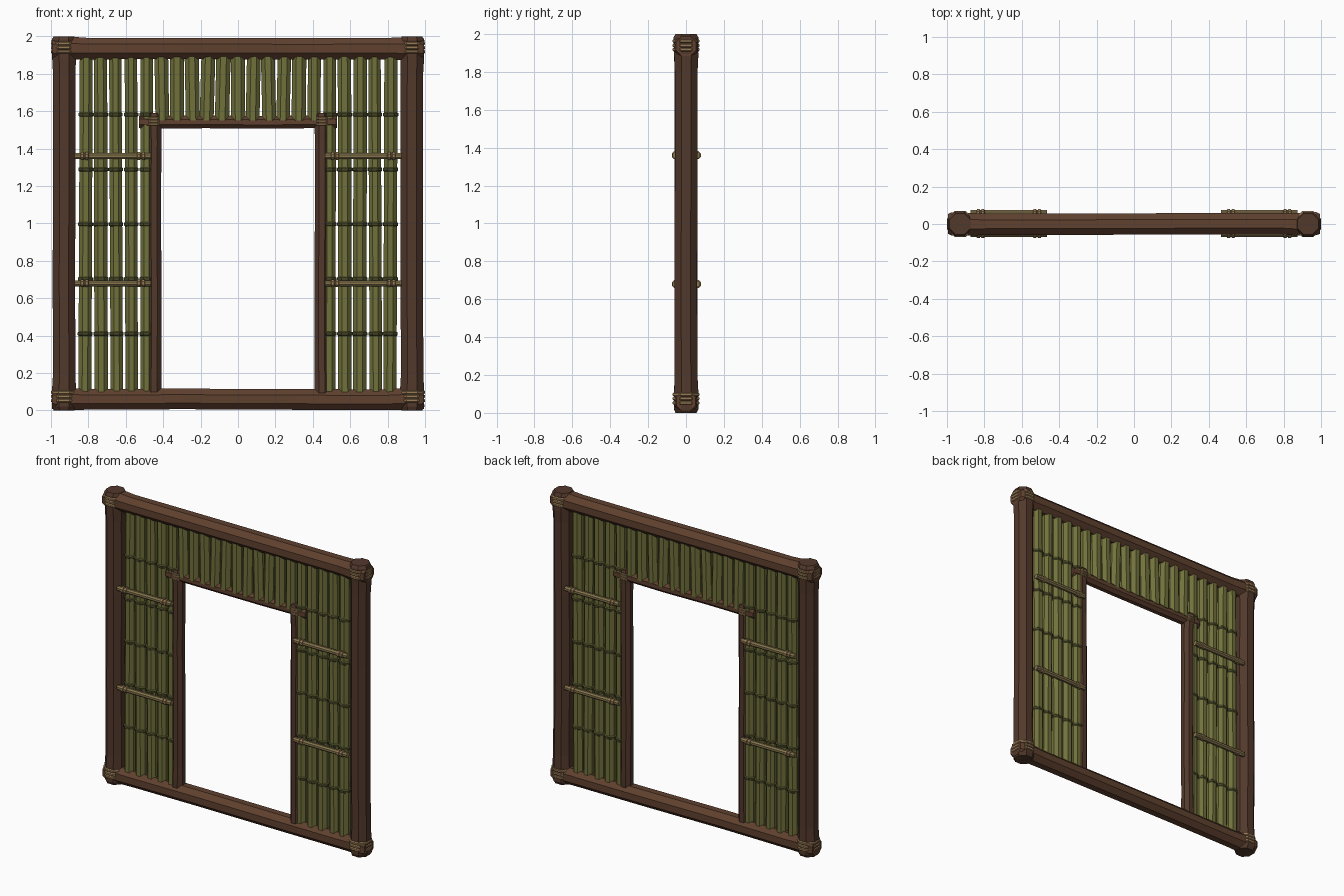
import bpy, bmesh, math, random
from mathutils import Vector

random.seed(4)
cube = bpy.data.objects.get("Cube")
if cube:
    bpy.data.objects.remove(cube, do_unlink=True)


def material(name, colour):
    m = bpy.data.materials.new(name)
    m.use_nodes = True
    m.diffuse_color = (*colour, 1)
    bsdf = m.node_tree.nodes["Principled BSDF"]
    bsdf.inputs["Base Color"].default_value = (*colour, 1)
    bsdf.inputs["Roughness"].default_value = 0.85
    return m


WOOD = material("dark_wood", (0.115, 0.052, 0.028))
POST = material("post_wood", (0.085, 0.04, 0.024))
CANE = material("green_cane", (0.165, 0.165, 0.045))
NODE = material("cane_node", (0.06, 0.06, 0.02))
POLE = material("dry_cane", (0.24, 0.18, 0.075))
ROPE = material("rope", (0.32, 0.2, 0.09))


def rod(name, start, end, profile, mat, sides=8, wobble=0.0, node_mat=None):
    """Faceted rod; profile rows are (fraction along, half width, is node)."""
    start, end = Vector(start), Vector(end)
    axis = (end - start).normalized()
    u = axis.cross(Vector((0, 1, 0))).normalized()
    v = axis.cross(u)
    grow = 1 / math.cos(math.pi / sides)
    bm = bmesh.new()
    rings = []
    for i, (t, r, _) in enumerate(profile):
        centre = start.lerp(end, t)
        if 0 < i < len(profile) - 1:
            centre += (u * random.uniform(-1, 1) + v * random.uniform(-1, 1)) * wobble
        ring = []
        for k in range(sides):
            a = (k + 0.5) * math.tau / sides
            ring.append(bm.verts.new(centre + (u * math.cos(a) + v * math.sin(a)) * r * grow))
        rings.append(ring)
    for i in range(len(rings) - 1):
        for k in range(sides):
            n = (k + 1) % sides
            f = bm.faces.new((rings[i][k], rings[i][n], rings[i + 1][n], rings[i + 1][k]))
            f.material_index = int(profile[i][2] and profile[i + 1][2])
    bm.faces.new(rings[0])
    bm.faces.new(rings[-1])
    bmesh.ops.recalc_face_normals(bm, faces=bm.faces)
    mesh = bpy.data.meshes.new(name)
    bm.to_mesh(mesh)
    bm.free()
    mesh.materials.append(mat)
    mesh.materials.append(node_mat or mat)
    ob = bpy.data.objects.new(name, mesh)
    bpy.context.collection.objects.link(ob)
    return ob


def timber(name, start, end, r, flare, mat):
    """Hewn beam with slightly flared ends."""
    prof = [(0, r * 0.92, 0), (0.01, r + flare, 0), (0.06, r + flare * 0.7, 0), (0.1, r, 0),
            (0.35, r, 0), (0.65, r, 0), (0.9, r, 0), (0.94, r + flare * 0.7, 0),
            (0.99, r + flare, 0), (1, r * 0.92, 0)]
    return rod(name, start, end, prof, mat, wobble=0.002)


def cane(name, start, end, r, nodes, mat, node_mat, lip, half, sides=8):
    """Cane with raised joints at the given fractions."""
    prof = [(0, r, 0)]
    for t in nodes:
        prof += [(t - half * 1.5, r, 0), (t - half, r + lip, 1),
                 (t + half, r + lip, 1), (t + half * 1.5, r, 0)]
    prof.append((1, r, 0))
    return rod(name, start, end, prof, mat, sides, node_mat=node_mat)


def binding(name, x, z, r, thick):
    """Three rope turns around an upright."""
    for i in (-1, 0, 1):
        c = z + i * thick * 1.05
        h = thick / 2
        prof = [(0, r - thick * 0.3, 0), (0.25, r, 0), (0.75, r, 0), (1, r - thick * 0.3, 0)]
        rod(name, (x, 0, c - h), (x, 0, c + h), prof, ROPE)


# Outer frame
for side, s in (("left", 1), ("right", -1)):
    timber(side + "_post", (s * 0.93, 0, 0), (s * 0.93, 0, 2), 0.06, 0.005, POST)
    for z in (0.075, 1.94):
        binding(side + "_corner_binding", s * 0.93, z, 0.07, 0.021)
timber("top_beam", (-0.995, 0, 1.935), (0.995, 0, 1.935), 0.057, 0.005, WOOD)
timber("bottom_beam", (-0.995, 0, 0.06), (0.995, 0, 0.06), 0.055, 0.004, WOOD)

# Doorway
for side, s in (("left", 1), ("right", -1)):
    timber(side + "_door_post", (s * 0.448, 0, 0.08), (s * 0.448, 0, 1.59), 0.038, 0.002, POST)
    binding(side + "_door_binding", s * 0.45, 1.547, 0.045, 0.015)
timber("door_lintel", (-0.53, 0, 1.542), (0.53, 0, 1.542), 0.034, 0.002, WOOD)

# Upright canes: full height beside the door, short above it
bottom, top = 0.08, 1.91
for i in range(-10, 11):
    x = i * 0.0815
    lean = random.uniform(-0.005, 0.005)
    r = random.uniform(0.0325, 0.0365)
    if abs(i) >= 6:
        joints = [(0.41 + 0.293 * k - bottom) / (top - bottom) for k in range(5)]
        cane("wall_cane", (x - lean, 0, bottom), (x + lean, 0, top), r,
             joints, CANE, NODE, 0.005, 0.004)
    else:
        cane("lintel_cane", (x - lean, 0, 1.55), (x + lean, 0, top), r + 0.002,
             [], CANE, NODE, 0, 0)

# Horizontal rails on both faces
for s in (1, -1):
    for z in (0.68, 1.36):
        for y in (-0.054, 0.058):
            cane("cross_rail", (s * 0.465, y, z), (s * 0.873, y, z), 0.016,
                 [0.1, 0.16, 0.84, 0.9], POLE, ROPE, 0.005, 0.016)
